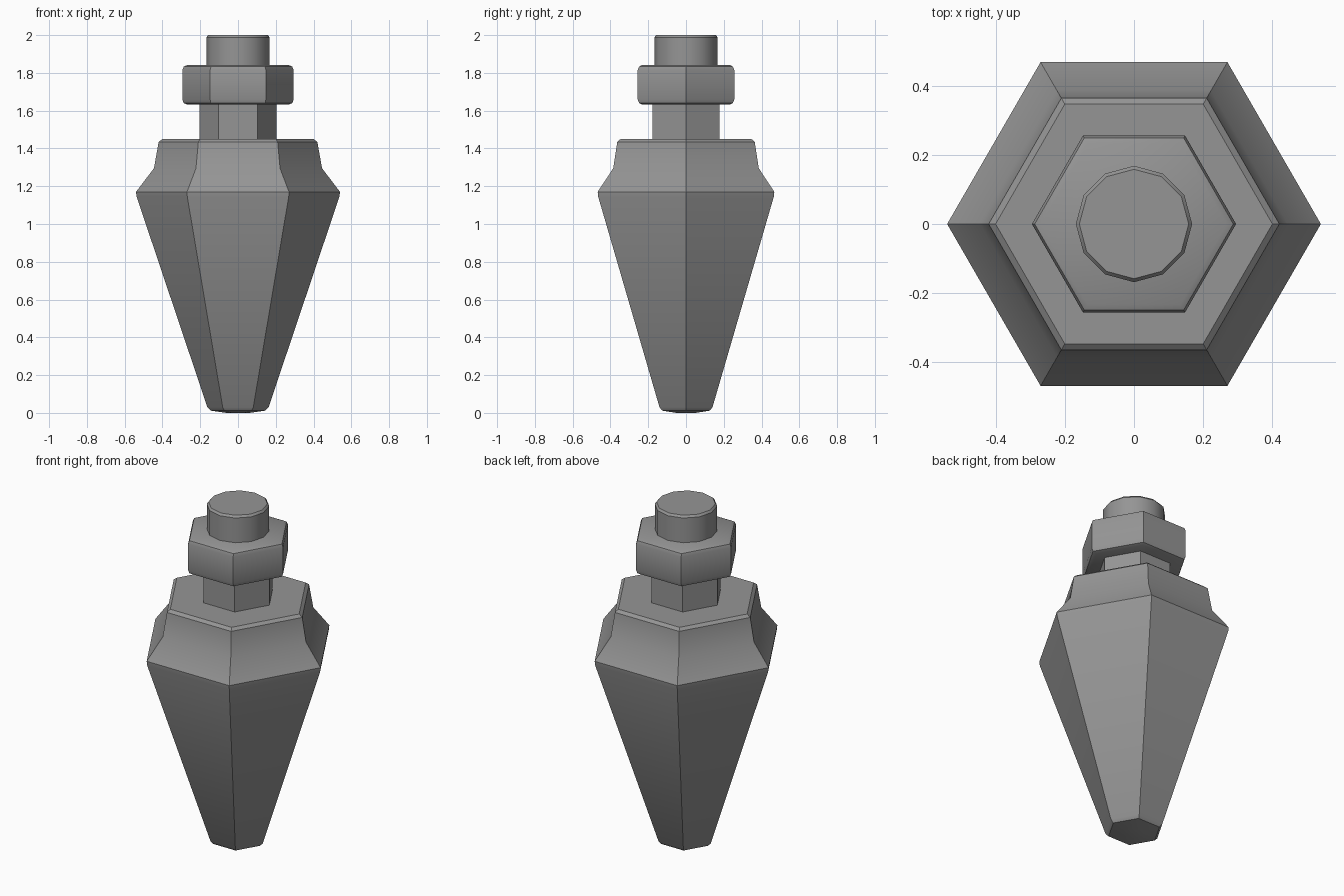
import bpy, bmesh
from math import cos, sin, tau, radians

cube = bpy.data.objects.get("Cube")
if cube:
    bpy.data.objects.remove(cube, do_unlink=True)

grey = bpy.data.materials.new("grey metal")
grey.use_nodes = True
colour = (0.3, 0.3, 0.3, 1)
grey.diffuse_color = colour
grey.node_tree.nodes["Principled BSDF"].inputs["Base Color"].default_value = colour


def turned(name, sides, profile):
    """Loft a regular polygon through (corner radius, height) pairs, bottom to top."""
    bm = bmesh.new()
    rings = [[bm.verts.new((r * cos(tau * i / sides), r * sin(tau * i / sides), z))
              for i in range(sides)] for r, z in profile]
    for low, high in zip(rings, rings[1:]):
        for i in range(sides):
            j = (i + 1) % sides
            bm.faces.new((low[i], low[j], high[j], high[i]))
    bm.faces.new(rings[0][::-1])
    bm.faces.new(rings[-1])
    mesh = bpy.data.meshes.new(name)
    bm.to_mesh(mesh)
    bm.free()
    mesh.materials.append(grey)
    obj = bpy.data.objects.new(name, mesh)
    bpy.context.collection.objects.link(obj)
    bpy.ops.object.select_all(action="DESELECT")
    obj.select_set(True)
    bpy.context.view_layer.objects.active = obj
    bpy.ops.object.shade_smooth_by_angle(angle=radians(35))
    return obj


# Tapered hexagonal body with blunt tip and stepped shoulder
turned("body", 6, [(0.06, 0), (0.145, 0.012), (0.162, 0.03), (0.537, 1.145),
                   (0.54, 1.17), (0.445, 1.295), (0.42, 1.435), (0.4, 1.45)])

# Hexagonal neck between body and nut
turned("neck", 6, [(0.205, 1.44), (0.205, 1.65)])

# Nut with rounded rims
turned("nut", 6, [(0.268, 1.632), (0.287, 1.64), (0.295, 1.66),
                  (0.295, 1.815), (0.287, 1.833), (0.268, 1.842)])

# Round stud on top
turned("stud", 12, [(0.168, 1.82), (0.168, 1.988), (0.158, 2.0)])
